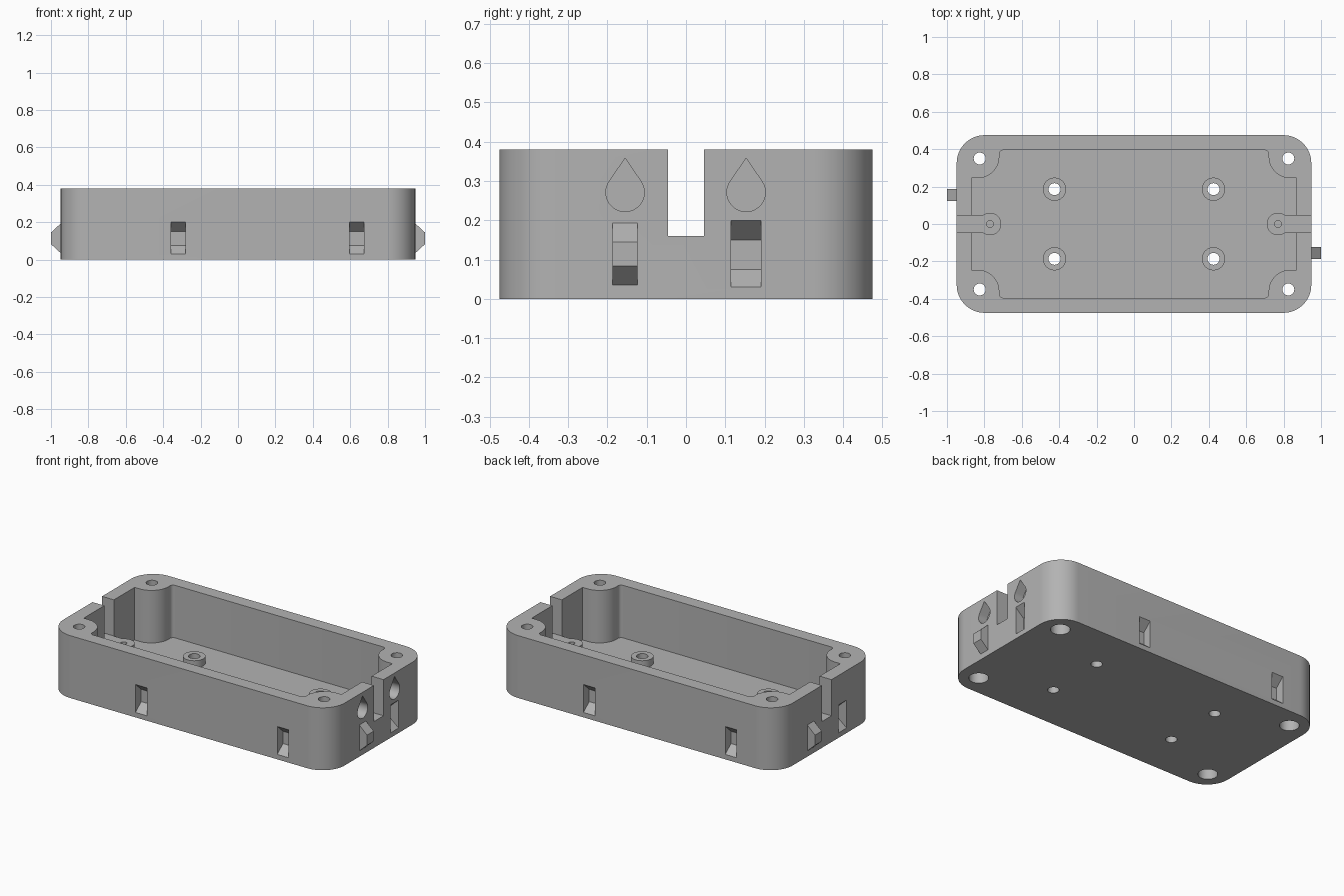
import bpy, bmesh
from math import sin, cos, pi, radians
from mathutils import Matrix

if "Cube" in bpy.data.objects:
    bpy.data.objects.remove(bpy.data.objects["Cube"], do_unlink=True)

HX, HY, H, FLOOR, LEDGE = 0.948, 0.475, 0.38, 0.06, 0.16
SIGNS = ((1, 1), (-1, 1), (-1, -1), (1, -1))

grey = bpy.data.materials.new("plain grey")
grey.use_nodes = True
grey.diffuse_color = (0.45, 0.45, 0.45, 1)
grey.node_tree.nodes["Principled BSDF"].inputs["Base Color"].default_value = grey.diffuse_color


def prism(name, outline, low, high, matrix=Matrix()):
    """Extrude a flat outline from low to high, then place it."""
    bm = bmesh.new()
    face = bm.faces.new([bm.verts.new((x, y, low)) for x, y in outline])
    ext = bmesh.ops.extrude_face_region(bm, geom=[face])
    for v in ext["geom"]:
        if isinstance(v, bmesh.types.BMVert):
            v.co.z = high
    bm.transform(matrix)
    bmesh.ops.recalc_face_normals(bm, faces=bm.faces)
    mesh = bpy.data.meshes.new(name)
    bm.to_mesh(mesh)
    bm.free()
    mesh.materials.append(grey)
    obj = bpy.data.objects.new(name, mesh)
    bpy.context.collection.objects.link(obj)
    return obj


def arc(cx, cy, r, start, end, steps):
    angles = [radians(start + (end - start) * i / steps) for i in range(steps + 1)]
    return [(cx + r * cos(a), cy + r * sin(a)) for a in angles]


def circle(cx, cy, r):
    return arc(cx, cy, r, 0, 360, 40)[:-1]


def rect(x0, x1, y0, y1):
    return [(x0, y0), (x1, y0), (x1, y1), (x0, y1)]


def four_way(quarter):
    """Mirror one quarter of an outline into a closed loop."""
    loop = []
    for sx, sy in SIGNS:
        part = [(sx * x, sy * y) for x, y in quarter]
        loop += part if sx * sy > 0 else part[::-1]
    return loop


def combine(target, tool, operation="DIFFERENCE"):
    mod = target.modifiers.new(operation.title(), "BOOLEAN")
    mod.operation, mod.solver, mod.object = operation, "EXACT", tool
    bpy.context.view_layer.objects.active = target
    bpy.ops.object.modifier_apply(modifier=mod.name)
    bpy.data.objects.remove(tool, do_unlink=True)


def on_wall(angle, offset, along):
    """Frame whose x points out of a wall, y runs up, z runs sideways."""
    upright = Matrix(((1, 0, 0), (0, 0, -1), (0, 1, 0))).to_4x4()
    place = Matrix.Translation((offset, along, 0))
    return Matrix.Rotation(angle, 4, "Z") @ place @ upright


# Tray body with corner columns left standing in the cavity
tray = prism("tray_body", four_way(arc(HX - 0.15, HY - 0.15, 0.15, 0, 90, 16)), 0, H)
inner = [(0.868, 0.245)] + arc(0.835, 0.36, 0.115, 270, 180, 14)
inner += arc(0.70, 0.375, 0.02, 0, 90, 4)
combine(tray, prism("cavity", four_way(inner), FLOOR, H + 0.1))

# Cable rests with screw posts and open notches at both ends
for s in (1, -1):
    combine(tray, prism("rest", rect(*sorted((s * 0.77, s * 0.9)), -0.045, 0.045),
                        FLOOR - 0.02, LEDGE), "UNION")
    combine(tray, prism("post", circle(s * 0.77, 0, 0.06), FLOOR - 0.02, LEDGE), "UNION")
    combine(tray, prism("notch", rect(*sorted((s * 0.8, s * 1.1)), -0.046, 0.046),
                        LEDGE, H + 0.1))
    combine(tray, prism("pilot", circle(s * 0.77, 0, 0.018), FLOOR, H))

# Corner screw holes, counterbored from below, and standoffs
for sx, sy in SIGNS:
    x, y = sx * 0.825, sy * 0.35
    combine(tray, prism("screw_hole", circle(x, y, 0.032), -0.1, H + 0.1))
    combine(tray, prism("counterbore", circle(x, y, 0.055), -0.1, 0.12))
    x, y = sx * 0.425, sy * 0.186
    combine(tray, prism("standoff", circle(x, y, 0.062), FLOOR - 0.02, 0.103), "UNION")
    combine(tray, prism("drill", circle(x, y, 0.032), -0.1, H))

# Latch recesses, drop-shaped pockets and latch tabs, repeated by a half turn
recess = [(0.02, 0.03), (0.02, 0.2), (0, 0.2), (-0.055, 0.15), (-0.055, 0.075), (0, 0.03)]
tab = [(-0.01, 0.035), (0, 0.035), (0.052, 0.083), (0.052, 0.145), (0, 0.193), (-0.01, 0.193)]
drop = arc(0, 0.271, 0.049, 146, 394, 32) + [(0, 0.358)]
for turn, side in ((0, "left"), (pi, "right")):
    combine(tray, prism("end_recess", recess, -0.038, 0.038, on_wall(turn, HX, 0.153)))
    for along in (-0.32, 0.635):
        frame = on_wall(turn - pi / 2, HY, along)
        combine(tray, prism("long_recess", recess, -0.038, 0.038, frame))
    for along in (-0.155, 0.153):
        upright = Matrix(((0, 0, 1), (1, 0, 0), (0, 1, 0))).to_4x4()
        frame = Matrix.Rotation(turn, 4, "Z") @ Matrix.Translation((HX, along, 0)) @ upright
        combine(tray, prism("pocket", drop, -0.06, 0.05, frame))
    prism(side + "_latch_tab", tab, -0.032, 0.032, on_wall(turn, HX, -0.155))

# Smooth the rounded walls, keep the edges crisp
bpy.ops.object.select_all(action="DESELECT")
tray.select_set(True)
bpy.context.view_layer.objects.active = tray
bpy.ops.object.shade_smooth_by_angle(angle=radians(30))
